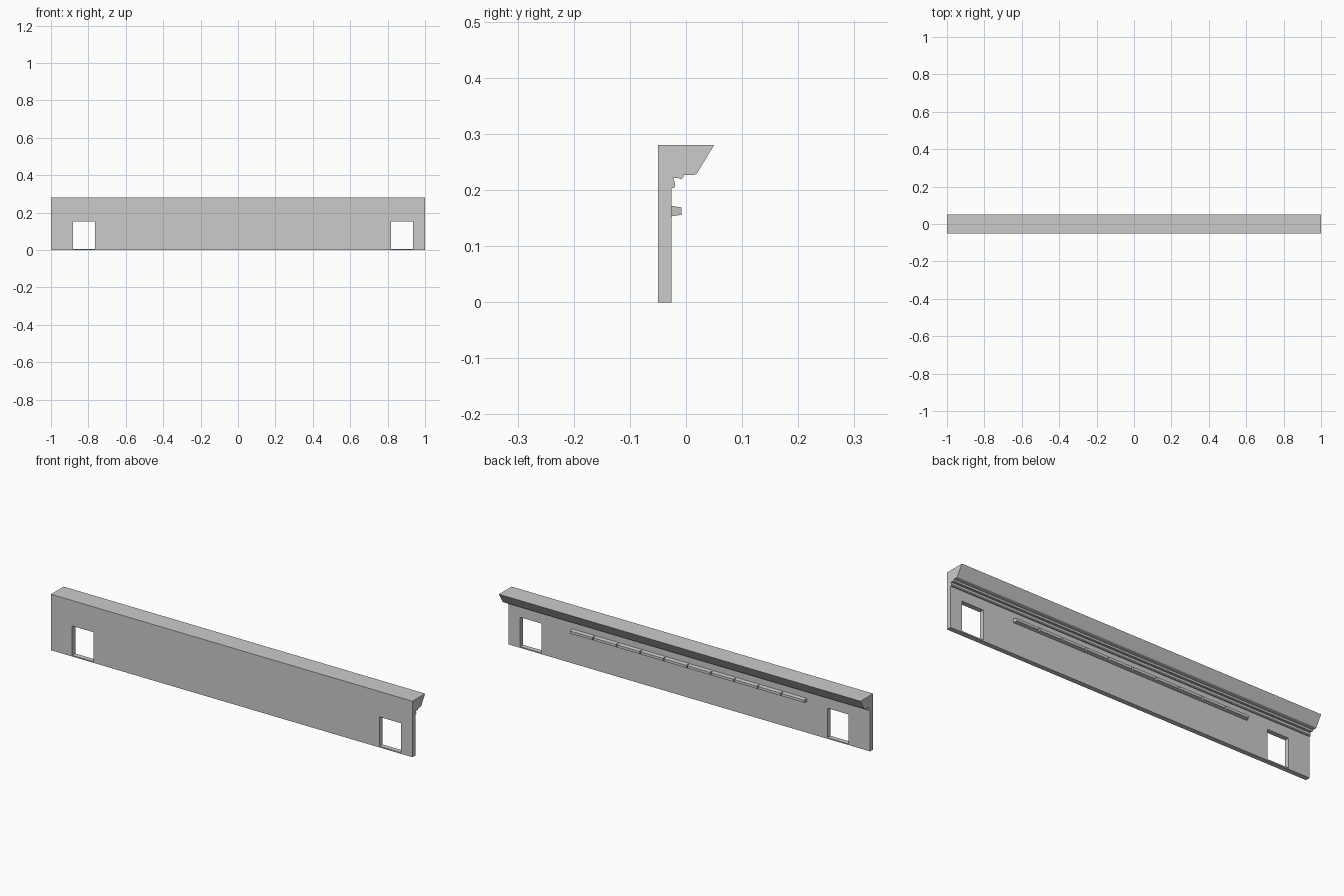
import bpy, bmesh

if "Cube" in bpy.data.objects:
    bpy.data.objects.remove(bpy.data.objects["Cube"])

def make_object(name, bm):
    bmesh.ops.recalc_face_normals(bm, faces=bm.faces)
    mesh = bpy.data.meshes.new(name)
    bm.to_mesh(mesh)
    bm.free()
    ob = bpy.data.objects.new(name, mesh)
    bpy.context.collection.objects.link(ob)
    return ob

def box(bm, lo, hi):
    geom = bmesh.ops.create_cube(bm, size=1)["verts"]
    for v in geom:
        v.co = [(a + b) / 2 + c * (b - a) for a, b, c in zip(lo, hi, v.co)]
    return geom

# Wall and cornice: one moulded profile (y, z) swept along x
profile = [(-0.05, 0), (-0.026, 0), (-0.026, 0.203), (-0.021, 0.204),
           (-0.019, 0.208), (-0.020, 0.213), (-0.023, 0.222), (-0.013, 0.221),
           (-0.008, 0.219), (-0.005, 0.222), (-0.004, 0.227), (0.015, 0.227),
           (0.019, 0.229), (0.05, 0.28), (-0.05, 0.28)]
bm = bmesh.new()
face = bm.faces.new([bm.verts.new((-1, y, z)) for y, z in profile])
ext = bmesh.ops.extrude_face_region(bm, geom=[face])["geom"]
bmesh.ops.translate(bm, vec=(2, 0, 0),
                    verts=[g for g in ext if isinstance(g, bmesh.types.BMVert)])
wall = make_object("wall_with_cornice", bm)

# Two doorways, cut down to a thin sill
bm = bmesh.new()
for x0, x1 in ((-0.882, -0.765), (0.817, 0.936)):
    box(bm, (x0, -0.1, 0.006), (x1, 0.0, 0.153))
cutter = make_object("doorway_cutter", bm)
cutter.hide_render = True
mod = wall.modifiers.new("doorways", "BOOLEAN")
mod.object = cutter
mod.solver = "EXACT"
bpy.context.view_layer.objects.active = wall
bpy.ops.object.modifier_apply(modifier=mod.name)
bpy.data.objects.remove(cutter)

# Back rail: a row of tapered blocks set end to end
bm = bmesh.new()
count, half = 10, 0.65
step = 2 * half / count
for i in range(count):
    x = -half + step * i
    for v in box(bm, (x, -0.027, 0.153), (x + step, -0.008, 0.172)):
        if v.co.y > -0.02:  # narrow the outer face
            v.co.x += 0.004 if v.co.x < x + step / 2 else -0.004
            v.co.z += 0.003 if v.co.z < 0.16 else -0.003
make_object("back_rail", bm)
